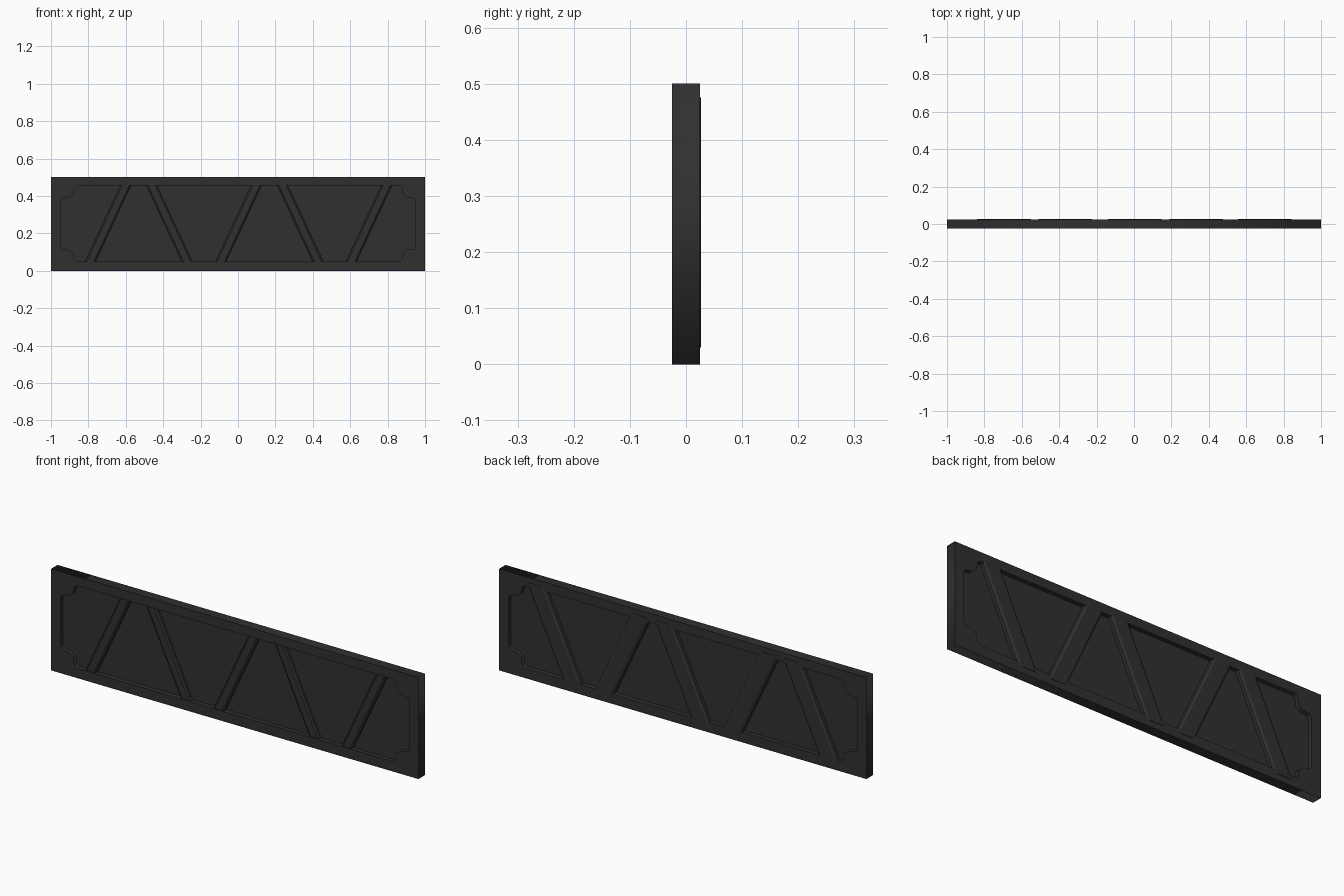
import bpy, bmesh
from math import radians

if "Cube" in bpy.data.objects:
    bpy.data.objects.remove(bpy.data.objects["Cube"])

mat = bpy.data.materials.new("dark_metal")
mat.diffuse_color = (0.03, 0.03, 0.031, 1)
mat.use_nodes = True
mat.node_tree.nodes["Principled BSDF"].inputs["Base Color"].default_value = mat.diffuse_color


def mesh_object(name, bm):
    bmesh.ops.recalc_face_normals(bm, faces=bm.faces)
    me = bpy.data.meshes.new(name)
    bm.to_mesh(me)
    bm.free()
    me.materials.append(mat)
    ob = bpy.data.objects.new(name, me)
    bpy.context.collection.objects.link(ob)
    return ob


def plate(name, loops, half_depth):
    """Flat outline(s) in x/z, filled and given depth along y."""
    cu = bpy.data.curves.new(name, 'CURVE')
    cu.dimensions = '2D'
    cu.fill_mode = 'BOTH'
    cu.extrude = half_depth
    for pts in loops:
        sp = cu.splines.new('POLY')
        sp.points.add(len(pts) - 1)
        for p, (x, z) in zip(sp.points, pts):
            p.co = (x, z, 0, 1)
        sp.use_cyclic_u = True
    ob = bpy.data.objects.new(name, cu)
    bpy.context.collection.objects.link(ob)
    ob.rotation_euler.x = radians(90)
    bpy.ops.object.select_all(action='DESELECT')
    ob.select_set(True)
    bpy.context.view_layer.objects.active = ob
    bpy.ops.object.convert(target='MESH')
    ob = bpy.context.object
    bpy.ops.object.transform_apply(location=False, rotation=True, scale=False)
    ob.name = name
    ob.data.materials.clear()
    ob.data.materials.append(mat)
    return ob


# frame with a notched-corner opening
corner = [(.95, .12), (.94, .134), (.905, .138), (.88, .16), (.876, .19), (.86, .203)]
right = [(x, .252 - z) for x, z in reversed(corner)] + [(x, .252 + z) for x, z in corner]
opening = right + [(-x, z) for x, z in reversed(right)]
outer = [(-1, 0), (1, 0), (1, .5), (-1, .5)]
plate("frame", [outer, opening], .025)

# thin panel closing the opening
plate("panel", [[(-.97, .03), (.97, .03), (.97, .475), (-.97, .475)]], .003)

# slanted braces: narrow rib in front, wide chamfered strip at the back
half = [(.019, -.02), (.028, -.014), (.028, -.003), (.049, -.003), (.049, .02), (.037, .027)]
profile = half + [(-x, y) for x, y in reversed(half)]


def brace(name, cx, lean):
    bm = bmesh.new()
    rings = []
    for z, s in ((.03, -1), (.475, 1)):
        rings.append([bm.verts.new((cx + s * lean * .1035 + x, y, z)) for x, y in profile])
    n = len(profile)
    for i in range(n):
        j = (i + 1) % n
        bm.faces.new((rings[0][i], rings[0][j], rings[1][j], rings[1][i]))
    for r in rings:
        bm.faces.new(r)
    mesh_object(name, bm)


for i, cx in enumerate((-.695, -.367, .003, .333, .70)):
    brace(f"brace_{i + 1}", cx, 1 if i % 2 == 0 else -1)
